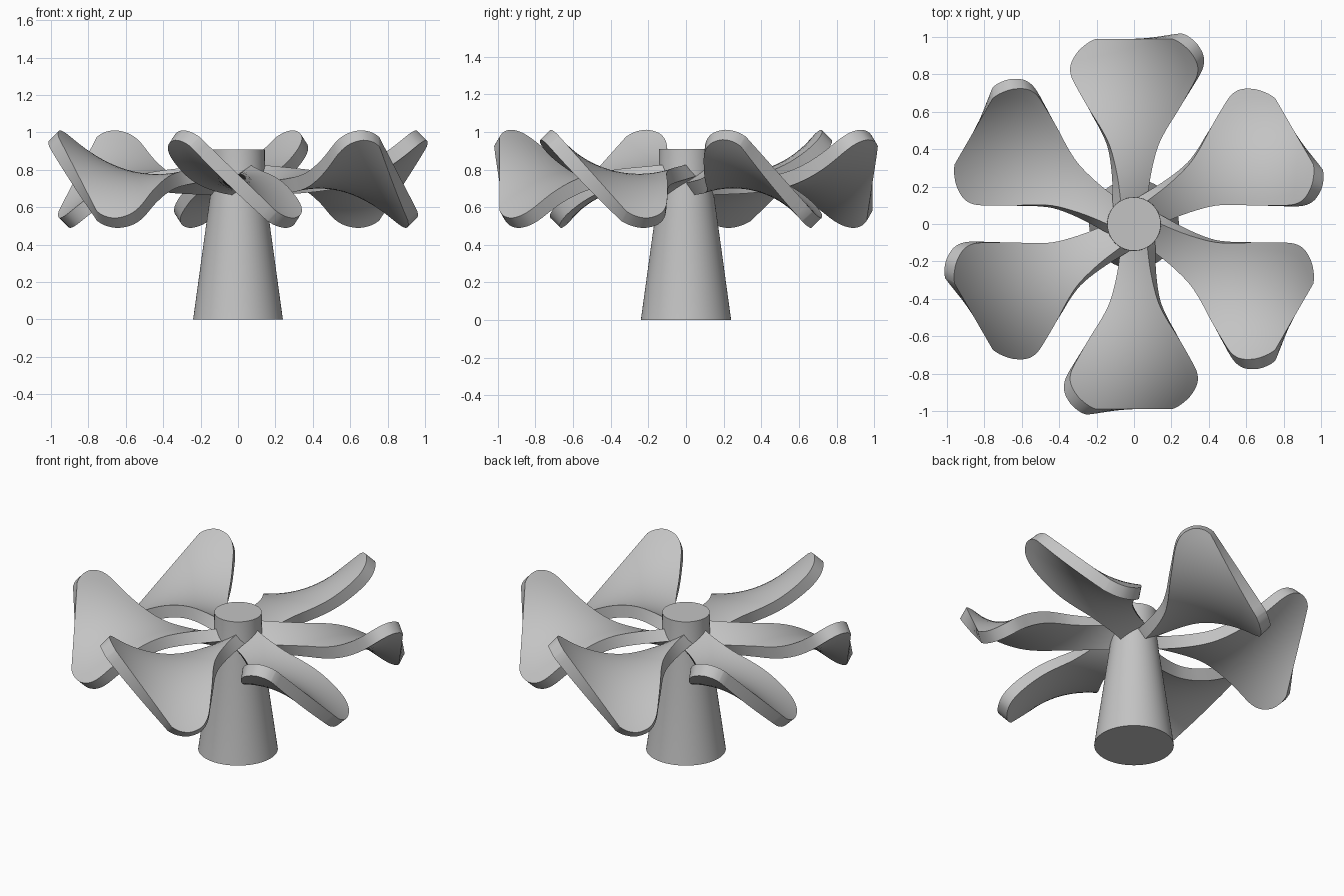
import bpy, bmesh, math
from mathutils import Vector

cube = bpy.data.objects.get("Cube")
if cube:
    bpy.data.objects.remove(cube, do_unlink=True)

grey = bpy.data.materials.new("plain grey")
grey.use_nodes = True
colour = (0.55, 0.55, 0.55, 1)
grey.diffuse_color = colour
grey.node_tree.nodes["Principled BSDF"].inputs["Base Color"].default_value = colour

BLADES, HEIGHT, THICKNESS = 6, 0.777, 0.077

# Blade outline: distance from the axis, half width
OUTLINE = [(0.1, 0.085), (0.25, 0.095), (0.4, 0.125), (0.5, 0.17), (0.6, 0.235),
           (0.7, 0.305), (0.76, 0.352), (0.8, 0.38), (0.84, 0.396), (0.88, 0.396),
           (0.93, 0.375), (0.97, 0.33), (0.99, 0.285)]


def finish(obj, angle):
    obj.data.materials.append(grey)
    bpy.ops.object.select_all(action="DESELECT")
    obj.select_set(True)
    bpy.context.view_layer.objects.active = obj
    bpy.ops.object.shade_smooth_by_angle(angle=math.radians(angle))


def smooth_path(points, steps):
    """Catmull-Rom curve through the points."""
    pts = [Vector(p) for p in points]
    pts = [pts[0]] + pts + [pts[-1]]
    path = []
    for a, b, c, d in zip(pts, pts[1:], pts[2:], pts[3:]):
        for s in range(steps):
            t = s / steps
            path.append(b + (c - a) * t / 2 + (a - b * 2.5 + c * 2 - d / 2) * t ** 2
                        + (b * 3 - a - c * 3 + d) * t ** 3 / 2)
    return path + [pts[-1]]


# Post: tapered below, straight collar above
post = bpy.data.objects.new("post", bpy.data.meshes.new("post"))
bpy.context.collection.objects.link(post)
bm = bmesh.new()
sides = 64
rings = [[bm.verts.new((r * math.cos(i * math.tau / sides), r * math.sin(i * math.tau / sides), z))
          for i in range(sides)] for r, z in ((0.24, 0), (0.145, 0.69), (0.143, 0.91))]
for low, high in zip(rings, rings[1:]):
    for i in range(sides):
        j = (i + 1) % sides
        bm.faces.new((low[i], low[j], high[j], high[i]))
bm.faces.new(rings[0][::-1])
bm.faces.new(rings[-1])
bm.to_mesh(post.data)
bm.free()
finish(post, 30)

# Blade surface: strip evenly twisted a quarter turn per unit of length
across = 12
row = across + 1
path = smooth_path(OUTLINE, 4)
verts, faces = [], []
for r, w in path:
    a = math.radians(90 * (r - 0.5))
    for j in range(row):
        c = w * (2 * j / across - 1)
        verts.append((c * math.cos(a), r, c * math.sin(a)))
for i in range(len(path) - 1):
    for j in range(across):
        k = i * row + j
        faces.append((k, k + 1, k + row + 1, k + row))

# Ring of blades, thickened downward
for n in range(BLADES):
    mesh = bpy.data.meshes.new("blade")
    mesh.from_pydata(verts, [], faces)
    blade = bpy.data.objects.new(f"blade_{n + 1}", mesh)
    bpy.context.collection.objects.link(blade)
    blade.location.z = HEIGHT
    blade.rotation_euler.z = n * math.tau / BLADES
    solid = blade.modifiers.new("thickness", "SOLIDIFY")
    solid.thickness = THICKNESS
    solid.offset = -1
    bpy.context.view_layer.objects.active = blade
    bpy.ops.object.modifier_apply(modifier=solid.name)
    finish(blade, 35)
